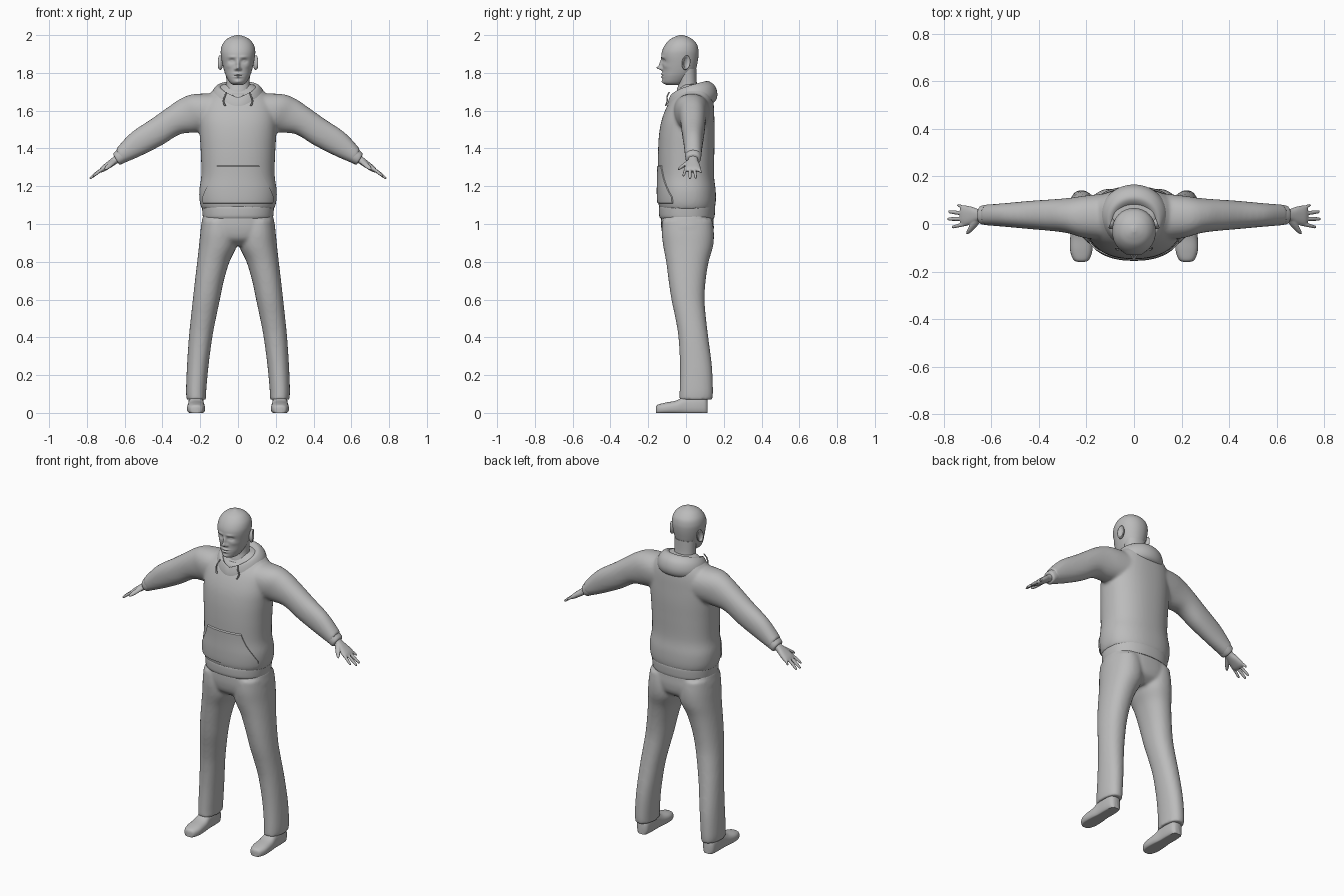
import bpy
import bmesh
from math import sin, cos, pi, exp, copysign
from mathutils import Vector

cube = bpy.data.objects.get("Cube")
if cube:
    bpy.data.objects.remove(cube, do_unlink=True)

grey = bpy.data.materials.new("plain grey")
grey.use_nodes = True
shade = (0.5, 0.5, 0.5, 1)
grey.diffuse_color = shade
grey.node_tree.nodes["Principled BSDF"].inputs["Base Color"].default_value = shade

X, Y, Z = Vector((1, 0, 0)), Vector((0, 1, 0)), Vector((0, 0, 1))


def spline(rows, t):
    """Smooth value of a list of rows at position t (0 to len - 1)."""
    i = min(int(t), len(rows) - 2)
    f = t - i
    a, b, c, d = (rows[max(0, min(len(rows) - 1, k))] for k in range(i - 1, i + 3))
    return [q + f * ((r - p) / 2 + f * ((2 * p - 5 * q + 4 * r - s) / 2
            + f * (3 * q - p - 3 * r + s) / 2)) for p, q, r, s in zip(a, b, c, d)]


def oval(angle, power):
    c, s = cos(angle), sin(angle)
    return copysign(abs(c) ** (2 / power), c), copysign(abs(s) ** (2 / power), s)


def skin(bm, rings, caps=True):
    """Bridge rings of points into a tube."""
    rows = [[bm.verts.new(p) for p in ring] for ring in rings]
    n = len(rows[0])
    for low, high in zip(rows, rows[1:]):
        for j in range(n):
            k = (j + 1) % n
            bm.faces.new((low[j], low[k], high[k], high[j]))
    if caps:
        bm.faces.new(rows[0][::-1])
        bm.faces.new(rows[-1])


def loft(bm, rows, u=X, v=Y, power=2.2, sides=40, steps=5):
    """Rows are (x, y, z, half size along u, half size along v)."""
    rings = []
    for k in range((len(rows) - 1) * steps + 1):
        x, y, z, a, b = spline(rows, k / steps)
        ring = []
        for j in range(sides):
            c, s = oval(2 * pi * j / sides, power)
            ring.append(Vector((x, y, z)) + u * (a * c) + v * (b * s))
        rings.append(ring)
    skin(bm, rings)


def finish(name, bm, voxel=0, smooth=0, angle=50):
    bmesh.ops.recalc_face_normals(bm, faces=bm.faces[:])
    mesh = bpy.data.meshes.new(name)
    bm.to_mesh(mesh)
    bm.free()
    mesh.materials.append(grey)
    ob = bpy.data.objects.new(name, mesh)
    bpy.context.collection.objects.link(ob)
    bpy.ops.object.select_all(action="DESELECT")
    ob.select_set(True)
    bpy.context.view_layer.objects.active = ob
    bpy.ops.object.shade_smooth_by_angle(angle=angle * pi / 180)
    if voxel:
        fuse = ob.modifiers.new("fuse", "REMESH")
        fuse.mode = "VOXEL"
        fuse.voxel_size = voxel
        fuse.use_smooth_shade = True
        relax = ob.modifiers.new("relax", "SMOOTH")
        relax.iterations = smooth
    return ob


def upright(rows):
    """Turn (z, front, back, half width) into centred loft rows."""
    return [(0, (f + b) / 2, z, w, (b - f) / 2) for z, f, b, w in rows]


# Hoodie body with both sleeves fused
body_rows = upright([
    (1.08, -.14, .152, .192), (1.12, -.148, .158, .203), (1.18, -.15, .157, .205),
    (1.26, -.148, .148, .194), (1.38, -.148, .15, .197), (1.48, -.142, .152, .203),
    (1.56, -.126, .15, .205), (1.64, -.092, .146, .19), (1.7, -.05, .135, .14),
    (1.74, -.02, .11, .08)])
sleeve = [(.1, .03, 1.59, .1, .11), (.2, .03, 1.587, .09, .108), (.27, .035, 1.572, .075, .096),
          (.34, .037, 1.546, .067, .078), (.43, .038, 1.487, .06, .074),
          (.54, .038, 1.422, .05, .066), (.63, .038, 1.357, .043, .042)]
tilt = Vector((.4, 0, .92))
bm = bmesh.new()
loft(bm, body_rows, power=2.3, sides=64)
for side in (1, -1):
    lean = Vector((side * tilt.x, 0, tilt.z))
    loft(bm, [(side * x, *r) for x, *r in sleeve], Y, lean)
finish("hoodie", bm, .009, 5)

# Ribbed hem
bm = bmesh.new()
loft(bm, upright([(1.03, -.136, .148, .184), (1.045, -.142, .152, .187),
                  (1.085, -.143, .154, .19), (1.1, -.138, .15, .188)]), power=2.3, sides=64)
finish("hoodie_hem", bm)

# Front pouch pocket, a raised patch over the body surface
bm = bmesh.new()
cols, levels = 40, 24
grid = []
for i in range(levels + 1):
    f = i / levels
    x, y, z, a, b = spline(body_rows, .7 + 2.8 * f)
    half = 1.15 - .6 * max(0, f - .25) / .75
    line = []
    for j in range(cols + 1):
        g = j / cols * 2 - 1
        c, s = oval(-pi / 2 + g * half, 2.3)
        edge = abs(g) == 1 or i in (0, levels)
        lift = -.008 if edge else .005
        line.append(bm.verts.new((x + c * (a + lift), y + s * (b + lift), z)))
    grid.append(line)
for low, high in zip(grid, grid[1:]):
    for j in range(cols):
        bm.faces.new((low[j], low[j + 1], high[j + 1], high[j]))
finish("pouch_pocket", bm, angle=35)

# Hood lying around the neck: (half width, front y, back y, front z, back z)
bm = bmesh.new()
hood = [(.12, -.095, .115, 1.6, 1.63), (.138, -.1, .155, 1.615, 1.65),
        (.143, -.098, .166, 1.635, 1.69), (.13, -.092, .15, 1.655, 1.735),
        (.105, -.085, .11, 1.668, 1.757), (.08, -.077, .075, 1.66, 1.73),
        (.072, -.06, .06, 1.62, 1.68)]
rings = []
for k in range((len(hood) - 1) * 5 + 1):
    w, yf, yb, zf, zb = spline(hood, k / 5)
    ring = []
    for j in range(64):
        c, s = oval(2 * pi * j / 64, 2)
        ring.append((w * c, (yf + yb) / 2 + s * (yb - yf) / 2,
                     zf + (zb - zf) * ((1 + s) / 2) ** .5))
    rings.append(ring)
skin(bm, rings, caps=False)
finish("hood", bm, angle=60)

# Neck and shirt collar
bm = bmesh.new()
loft(bm, upright([(1.62, -.06, .07, .075), (1.7, -.05, .065, .066),
                  (1.75, -.04, .057, .062), (1.82, -.05, .055, .064)]))
finish("neck", bm)
bm = bmesh.new()
loft(bm, upright([(1.64, -.088, .07, .076), (1.675, -.075, .07, .074),
                  (1.69, -.062, .068, .07), (1.692, -.05, .06, .062)]))
finish("shirt_collar", bm)

# Head, with features pushed in or out of the face
bm = bmesh.new()
loft(bm, upright([
    (1.735, -.1, -.03, .022), (1.748, -.12, -.005, .043), (1.78, -.125, .03, .062),
    (1.81, -.124, .05, .073), (1.85, -.126, .06, .083), (1.89, -.13, .066, .09),
    (1.92, -.125, .066, .091), (1.95, -.11, .058, .083), (1.975, -.088, .037, .064),
    (1.99, -.062, .014, .04), (2, -.035, -.015, .008)]), power=2.1, sides=140, steps=10)
features = [  # x, z, width, height, push
    (0, 1.845, .009, .022, .016), (0, 1.826, .011, .01, .024), (.013, 1.82, .007, .007, .008),
    (.033, 1.863, .016, .01, -.013), (.033, 1.862, .01, .006, .007), (.03, 1.884, .02, .007, .004),
    (0, 1.793, .02, .006, .008), (0, 1.779, .018, .006, .008), (0, 1.786, .022, .002, -.007),
    (0, 1.753, .018, .01, .007), (.05, 1.835, .016, .012, .003)]
for v in bm.verts:
    if v.co.y < -.04:
        x, z = abs(v.co.x), v.co.z
        v.co.y -= sum(push * exp(-((x - fx) / w) ** 2 - ((z - fz) / h) ** 2)
                      for fx, fz, w, h, push in features)
finish("head", bm, angle=80)

# Ears: an outer shell with a raised rim
for side, label in ((1, "left"), (-1, "right")):
    bm = bmesh.new()
    out = Vector((side * .85, .5, 0))
    flat = Vector((side * -.35, .9, .25))
    loft(bm, [(side * .08, -.008, 1.85, .006, .01), (side * .088, -.004, 1.852, .02, .034),
              (side * .097, .002, 1.855, .023, .037), (side * .1, .004, 1.855, .019, .032),
              (side * .094, .001, 1.853, .011, .021)], flat, Z, 2, 28)
    finish(label + "_ear", bm)

# Hood drawstrings
for side, label in ((1, "left"), (-1, "right")):
    bm = bmesh.new()
    loft(bm, [(side * .06, -.088, 1.7, .004, .004), (side * .07, -.1, 1.675, .004, .004),
              (side * .077, -.1, 1.65, .004, .004), (side * .068, -.108, 1.625, .005, .005)],
         sides=10)
    finish(label + "_drawstring", bm)

# Cuffs and hands
slope = -.72
fingers = [(.745, .078, .0075), (.782, .051, .0085), (.786, .021, .0085), (.768, -.012, .008)]
for side, label in ((1, "left"), (-1, "right")):
    lean = Vector((side * .5, 0, .86))

    def at(x, y, a, b, drop=0):
        return (side * x, y, 1.345 + (x - .64) * slope - drop, a, b)

    bm = bmesh.new()
    loft(bm, [at(.605, .038, .037, .037), at(.615, .038, .042, .04),
              at(.638, .038, .04, .036), at(.645, .038, .034, .03)], Y, lean, steps=4)
    finish(label + "_cuff", bm)

    bm = bmesh.new()
    loft(bm, [at(.62, .038, .026, .022), at(.655, .037, .026, .02), at(.685, .036, .037, .018),
              at(.715, .035, .043, .015), at(.73, .035, .036, .009)], Y, lean, 2.4, 28)
    for k, (tip, y, r) in enumerate(fingers):
        root = .064 - k * .021
        loft(bm, [at(.7, root, r, r), at((tip + .7) / 2, (root + y) / 2, r, r * 1.1, -.002),
                  at(tip - .008, y, r * .85, r * .85), at(tip, y, r * .3, r * .3)],
             Y, lean, 2, 14, 4)
    loft(bm, [at(.655, .022, .014, .014), at(.675, -.005, .013, .013, .004),
              at(.695, -.03, .009, .01, .008), at(.705, -.042, .004, .004, .01)],
         (X * side + Y).normalized(), lean, 2, 14, 4)
    finish(label + "_hand", bm, .0035, 3)

# Trousers: hips and both legs fused
leg = [  # z, inner x, outer x, front y, back y
    (1.02, .02, .19, -.125, .14), (.95, .005, .2, -.128, .148), (.88, .008, .207, -.12, .143),
    (.8, .045, .216, -.105, .12), (.7, .075, .228, -.092, .104), (.6, .096, .239, -.077, .098),
    (.5, .117, .25, -.056, .106), (.4, .136, .26, -.04, .118), (.25, .156, .27, -.032, .137),
    (.12, .168, .275, -.034, .143), (.07, .17, .272, -.036, .14)]
bm = bmesh.new()
loft(bm, upright([(.885, -.07, .09, .08), (.92, -.115, .135, .17), (.97, -.13, .147, .197),
                  (1.02, -.132, .145, .19), (1.05, -.13, .143, .184)]), power=2.4, sides=56)
for side in (1, -1):
    loft(bm, [(side * (i + o) / 2, (f + b) / 2, z, (o - i) / 2, (b - f) / 2)
              for z, i, o, f, b in leg])
finish("trousers", bm, .009, 5)

# Shoes: (y, top height, half width), flat underneath
shoe = [(-.16, .03, .012), (-.15, .043, .033), (-.11, .054, .047), (-.05, .066, .046),
        (0, .092, .041), (.06, .1, .041), (.1, .095, .036), (.115, .07, .022)]
for side, label in ((1, "left"), (-1, "right")):
    bm = bmesh.new()
    loft(bm, [(side * .222, y, top * .42, w, top * .58) for y, top, w in shoe], X, Z, 2.5)
    for v in bm.verts:
        v.co.z = max(v.co.z, 0)
    finish(label + "_shoe", bm)
